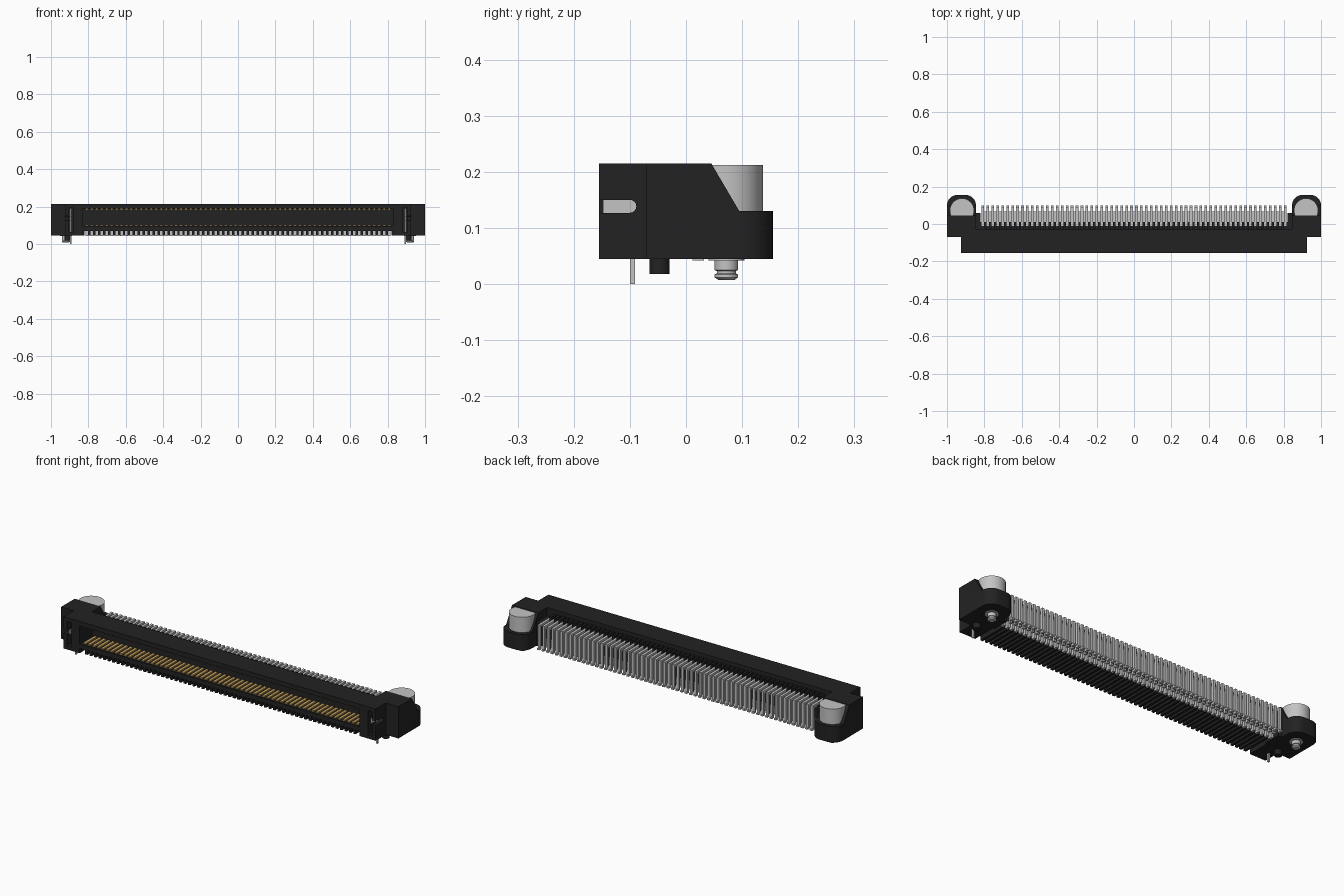
import bpy, bmesh, math

cube = bpy.data.objects.get("Cube")
if cube:
    bpy.data.objects.remove(cube)


def material(name, rgb):
    m = bpy.data.materials.new(name)
    m.use_nodes = True
    m.diffuse_color = (*rgb, 1)
    m.node_tree.nodes["Principled BSDF"].inputs["Base Color"].default_value = (*rgb, 1)
    return m


BLACK = material("black plastic", (0.016, 0.016, 0.016))
SILVER = material("silver metal", (0.55, 0.55, 0.55))
GOLD = material("gold plating", (0.6, 0.38, 0.12))


def finish(bm, name, mat, smooth=False):
    bmesh.ops.recalc_face_normals(bm, faces=bm.faces)
    me = bpy.data.meshes.new(name)
    bm.to_mesh(me)
    bm.free()
    me.materials.append(mat)
    ob = bpy.data.objects.new(name, me)
    bpy.context.collection.objects.link(ob)
    if smooth:
        bpy.ops.object.select_all(action="DESELECT")
        ob.select_set(True)
        bpy.context.view_layer.objects.active = ob
        bpy.ops.object.shade_smooth_by_angle(angle=math.radians(35))
    return ob


def add_box(bm, x, y, z):
    """Add a box from three (low, high) pairs."""
    vs = bmesh.ops.create_cube(bm, size=1)["verts"]
    for v in vs:
        v.co = [sum(r) / 2 + c * (r[1] - r[0]) for c, r in zip(v.co, (x, y, z))]


def boxes(name, mat, *items):
    bm = bmesh.new()
    for item in items:
        add_box(bm, *item)
    return finish(bm, name, mat)


def prism(profile, x0, x1):
    """Extrude a (y, z) profile along x."""
    bm = bmesh.new()
    face = bm.faces.new([bm.verts.new((x0, y, z)) for y, z in profile])
    ext = bmesh.ops.extrude_face_region(bm, geom=[face])["geom"]
    for v in ext:
        if isinstance(v, bmesh.types.BMVert):
            v.co.x = x1
    return bm


def lathe(name, mat, profile, x, y, steps=32):
    """Turn an (r, z) profile around a vertical axis."""
    bm = bmesh.new()
    rings = [[bm.verts.new((x + r * math.cos(2 * math.pi * i / steps),
                            y + r * math.sin(2 * math.pi * i / steps), z))
              for i in range(steps)] for r, z in profile]
    for a, b in zip(rings, rings[1:]):
        for i in range(steps):
            j = (i + 1) % steps
            bm.faces.new((a[i], a[j], b[j], b[i]))
    bm.faces.new(rings[0])
    bm.faces.new(rings[-1])
    return finish(bm, name, mat, True)


TOP, BASE, FRONT = 0.215, 0.045, -0.155
END = 0.84          # half length of the contact section
PINS, PITCH = 62, 0.0265

# Long housing with the open mating slot and a stepped back
housing = [(FRONT, 0.07), (0.01, 0.07), (0.01, 0.17), (-0.03, 0.17), (-0.03, TOP),
           (FRONT, TOP), (FRONT, 0.19), (-0.05, 0.19), (-0.05, 0.095), (FRONT, 0.095)]
finish(prism(housing, -END, END), "housing", BLACK)

# End wall outline with a rounded latch notch open to the front
notch_z, notch_r = 0.1385, 0.0115
arc = [(-0.1 + notch_r * math.sin(a), notch_z + notch_r * math.cos(a))
       for a in (math.pi * i / 8 for i in range(9))]
wall = [(FRONT, BASE), (-0.06, BASE), (-0.06, TOP), (FRONT, TOP),
        (FRONT, notch_z + notch_r)] + arc + [(FRONT, notch_z - notch_r)]

# Mounting ear outline with the sloped shoulder
ear = [(-0.07, BASE), (0.155, BASE), (0.155, 0.13), (0.095, 0.13), (0.045, TOP), (-0.07, TOP)]

for sx, side in ((1, "left"), (-1, "right")):
    def span(a, b):
        return tuple(sorted((sx * a, sx * b)))

    finish(prism(wall, *span(0.905, 0.925)), side + "_end_wall", BLACK)
    inner = span(0.83, 0.88)
    gap = span(0.88, 0.905)
    boxes(side + "_end_block", BLACK,
          (inner, (FRONT, -0.03), (BASE, TOP)),
          (gap, (FRONT, -0.06), (0.195, TOP)),
          (gap, (FRONT, -0.06), (BASE, 0.065)),
          (span(0.88, 0.925), (-0.06, -0.03), (BASE, TOP)),
          (span(0.82, 0.86), (-0.03, 0.06), (BASE, 0.17)))

    # Ear with rounded rear corners
    bm = prism(ear, *span(0.845, 1.0))
    rear = [e for e in bm.edges if all(v.co.y > 0.15 for v in e.verts)
            and abs(e.verts[0].co.z - e.verts[1].co.z) > 0.01]
    bmesh.ops.bevel(bm, geom=rear, offset=0.055, segments=8, profile=0.5, affect="EDGES")
    finish(bm, side + "_ear", BLACK, True)

    # Threaded-post body, its washer and the grooved peg below
    lathe(side + "_post", SILVER, [(0.065, 0.06), (0.065, 0.212)], sx * 0.92, 0.072)
    lathe(side + "_washer", SILVER, [(0.032, 0.042), (0.032, 0.05)], sx * 0.92, 0.072)
    lathe(side + "_peg", SILVER,
          [(0.014, 0.007), (0.021, 0.012), (0.021, 0.017), (0.017, 0.019), (0.017, 0.023),
           (0.021, 0.025), (0.021, 0.05)], sx * 0.92, 0.072)
    lathe(side + "_locating_peg", BLACK, [(0.018, 0.018), (0.018, 0.05)], sx * 0.91, -0.047)

    # Spring clip inside the notch, with a solder tail
    clip = span(0.889, 0.897)
    boxes(side + "_clip", SILVER,
          (clip, (-0.148, -0.08), (0.127, 0.15)),
          (clip, (-0.1, -0.091), (0.0, 0.19)))

# Contacts, tails and the comb teeth between them
upper, lower, contacts, teeth = [], [], [], []
for i in range(PINS):
    cx = (i - (PINS - 1) / 2) * PITCH
    pin = (cx - 0.007, cx + 0.007)
    shifted = (cx - 0.0065 + PITCH / 2, cx + 0.0065 + PITCH / 2)
    contacts += [(pin, (-0.145, -0.045), (0.09, 0.102)),
                 (pin, (-0.145, -0.045), (0.182, 0.195))]
    upper += [(pin, (-0.01, 0.09), (0.165, 0.178)),
              (pin, (0.078, 0.09), (0.052, 0.17)),
              (pin, (0.078, 0.098), (0.046, 0.054))]
    if i < PINS - 1:
        lower += [(shifted, (0.0, 0.066), (0.148, 0.16)),
                  (shifted, (0.054, 0.066), (0.046, 0.15))]
        teeth += [(shifted, (-0.04, 0.01), (0.16, 0.195)),
                  (shifted, (-0.15, 0.01), (BASE, 0.075))]
    lower += [(pin, (0.012, 0.032), (0.042, 0.075))]

boxes("upper_pin_tails", SILVER, *upper)
boxes("lower_pin_tails", SILVER, *lower)
boxes("gold_contacts", GOLD, *contacts)
boxes("comb_teeth", BLACK, *teeth)
